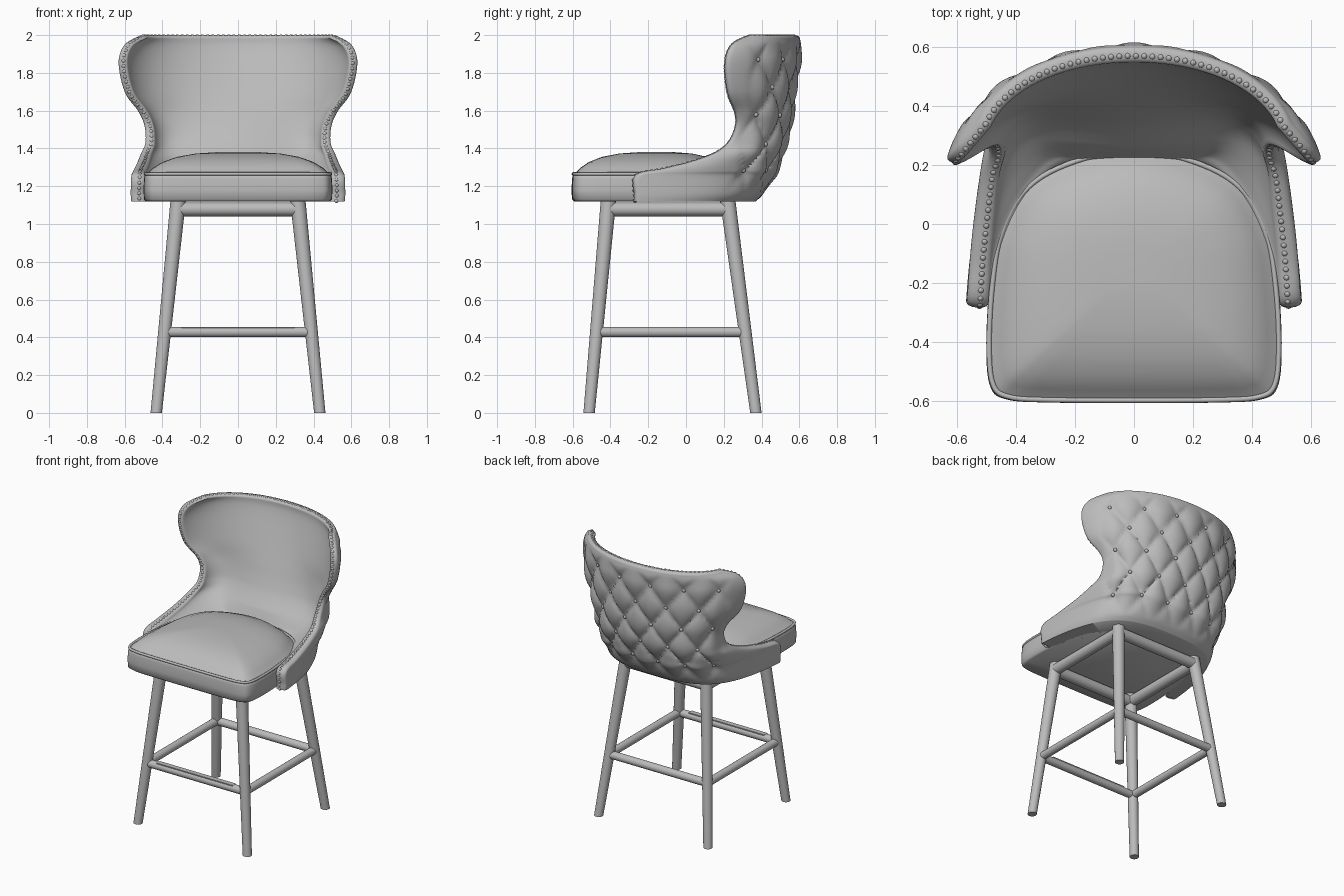
import bpy, bmesh, math
from mathutils import Vector, Matrix

if "Cube" in bpy.data.objects:
    bpy.data.objects.remove(bpy.data.objects["Cube"])

grey = bpy.data.materials.new("plain_grey")
grey.use_nodes = True
COLOUR = (0.5, 0.5, 0.5, 1)
grey.diffuse_color = COLOUR
grey.node_tree.nodes["Principled BSDF"].inputs["Base Color"].default_value = COLOUR


def finish(name, bm, angle=40):
    bmesh.ops.recalc_face_normals(bm, faces=bm.faces)
    mesh = bpy.data.meshes.new(name)
    bm.to_mesh(mesh)
    bm.free()
    obj = bpy.data.objects.new(name, mesh)
    bpy.context.collection.objects.link(obj)
    mesh.materials.append(grey)
    bpy.ops.object.select_all(action="DESELECT")
    obj.select_set(True)
    bpy.context.view_layer.objects.active = obj
    bpy.ops.object.shade_smooth_by_angle(angle=math.radians(angle))


def spline(points, steps, closed=False):
    """Smooth path through the points (Catmull-Rom, any dimension)."""
    n = len(points)
    pick = (lambda i: points[i % n]) if closed else (lambda i: points[max(0, min(n - 1, i))])
    out = []
    for i in range(n if closed else n - 1):
        a, b, c, d = (Vector(pick(i + k)) for k in (-1, 0, 1, 2))
        for s in range(steps):
            t = s / steps
            out.append(b + (c - a) * t / 2 + (a * 2 - b * 5 + c * 4 - d) * t * t / 2
                       + (b * 3 - a - c * 3 + d) * t ** 3 / 2)
    return out if closed else out + [Vector(points[-1])]


def bridge(bm, a, b, closed=False):
    for i in range(len(a) if closed else len(a) - 1):
        k = (i + 1) % len(a)
        bm.faces.new((a[i], a[k], b[k], b[i]))


def clamp(v):
    return max(0.0, min(1.0, v))


# Legs: tapered and splayed, cut level at the floor
def leg(name, foot, top):
    bm = bmesh.new()
    rings = []
    for (x, y, z), r in ((foot, 0.03), (top, 0.041)):
        rings.append([bm.verts.new((x + r * math.cos(k * math.tau / 24),
                                    y + r * math.sin(k * math.tau / 24), z)) for k in range(24)])
    bridge(bm, *rings, True)
    for ring in rings:
        bm.faces.new(ring)
    finish(name, bm)


def bar(name, a, b, r):
    bm = bmesh.new()
    d = b - a
    place = Matrix.Translation((a + b) / 2) @ d.to_track_quat("Z", "Y").to_matrix().to_4x4()
    bmesh.ops.create_cone(bm, cap_ends=True, segments=24, radius1=r, radius2=r,
                          depth=d.length, matrix=place)
    finish(name, bm)


corners = {}
for side, sx in (("left", 1), ("right", -1)):
    for end, fy, ty in (("front", -0.513, -0.41), ("back", 0.37, 0.22)):
        foot, top = Vector((sx * 0.433, fy, 0)), Vector((sx * 0.316, ty, 1.13))
        leg(f"{end}_{side}_leg", foot, top)
        corners[end, side] = (foot, top)

# Stretchers low down and round rails under the seat
for label, z, r in (("stretcher", 0.428, 0.027), ("seat_rail", 1.078, 0.037)):
    at = {k: f.lerp(t, z / t.z) for k, (f, t) in corners.items()}
    for end in ("front", "back"):
        bar(f"{end}_{label}", at[end, "left"], at[end, "right"], r)
    for side in ("left", "right"):
        bar(f"{side}_{label}", at["front", side], at["back", side], r)

# Thin foot plate on the front stretcher
bm = bmesh.new()
bmesh.ops.create_cube(bm, size=1, matrix=Matrix.Translation((0, -0.474, 0.452))
                      @ Matrix.Diagonal((0.6, 0.036, 0.007, 1)))
finish("foot_plate", bm)

# Seat cushion: one outline lofted up to a dome
half = [(0.3, -0.604), (0.43, -0.594), (0.485, -0.555), (0.5, -0.43), (0.49, -0.22),
        (0.457, -0.03), (0.365, 0.13), (0.2, 0.22)]
outline = spline([(0, -0.606)] + half + [(0, 0.255)]
                 + [(-x, y) for x, y in reversed(half)], 6, True)
centre = Vector((0, -0.15))


def seat_loop(scale, z):
    return [(*(centre + (p - centre) * scale), z) for p in outline]


bm = bmesh.new()
levels = [(0.97, 1.12), (0.995, 1.13), (1, 1.18), (0.995, 1.24), (0.985, 1.262), (0.96, 1.268),
          (0.9, 1.297), (0.8, 1.328), (0.65, 1.355), (0.45, 1.373), (0.2, 1.381)]
loops = [[bm.verts.new(c) for c in seat_loop(*lv)] for lv in levels]
for a, b in zip(loops, loops[1:]):
    bridge(bm, a, b, True)
bm.faces.new(loops[0])
bm.faces.new(loops[-1])
finish("seat_cushion", bm, 60)

# Piping around the seat edge
bm = bmesh.new()
path = [Vector(c) for c in seat_loop(0.98, 1.265)]
rings = []
for i, p in enumerate(path):
    t = (path[(i + 1) % len(path)] - path[i - 1]).normalized()
    n = t.cross(Vector((0, 0, 1)))
    rings.append([bm.verts.new(p + (n * math.cos(k * math.tau / 8)
                 + Vector((0, 0, math.sin(k * math.tau / 8)))) * 0.009) for k in range(8)])
for a, b in zip(rings, rings[1:] + rings[:1]):
    bridge(bm, a, b, True)
finish("seat_piping", bm, 70)

# Back shell plan per height: z, back y, curve handles (x, then x and y), front edge x and y
profile = [(1.12, 0.37, 0.35, 0.52, 0.3, 0.565, -0.258), (1.16, 0.41, 0.36, 0.53, 0.34, 0.568, -0.258),
           (1.25, 0.47, 0.36, 0.53, 0.38, 0.565, -0.255), (1.28, 0.485, 0.36, 0.52, 0.4, 0.555, -0.12),
           (1.32, 0.5, 0.34, 0.52, 0.4, 0.535, 0.04), (1.37, 0.52, 0.33, 0.51, 0.42, 0.515, 0.17),
           (1.43, 0.54, 0.32, 0.49, 0.44, 0.49, 0.24), (1.52, 0.56, 0.3, 0.48, 0.46, 0.495, 0.28),
           (1.6, 0.572, 0.3, 0.51, 0.465, 0.53, 0.275), (1.7, 0.587, 0.28, 0.54, 0.47, 0.6, 0.24),
           (1.85, 0.605, 0.28, 0.56, 0.47, 0.632, 0.228), (1.94, 0.61, 0.28, 0.54, 0.475, 0.605, 0.26),
           (1.985, 0.602, 0.27, 0.47, 0.49, 0.53, 0.35)]
N = 50          # columns in each half
ROW = 0.15      # height between button rows
TOP_ROW = 1.87
grid, spans = [], []
for z, by, hx, qx, qy, ex, ey in spline(profile, 6):
    fine = []
    for k in range(101):
        t = k / 100
        b1, b2, b3 = 3 * t * (1 - t) ** 2, 3 * t * t * (1 - t), t ** 3
        fine.append(Vector((b1 * hx + b2 * qx + b3 * ex,
                            ((1 - t) ** 3 + b1) * by + b2 * qy + b3 * ey, z)))
    dist = [0]
    for a, b in zip(fine, fine[1:]):
        dist.append(dist[-1] + (b - a).length)
    pts, k = [], 0
    for i in range(N + 1):
        s = dist[-1] * i / N
        while k < 99 and dist[k + 1] < s:
            k += 1
        pts.append(fine[k].lerp(fine[k + 1], (s - dist[k]) / (dist[k + 1] - dist[k])))
    grid.append([Vector((-p.x, p.y, p.z)) for p in pts[:0:-1]] + pts)
    spans.append(dist[-1])
R, C = len(grid), 2 * N + 1


def tuft(a, r):
    """Depth of the diamond tufting at column a, row r."""
    fade = clamp((2.9 - abs(a)) / 0.5) * clamp((r + 0.65) / 0.6) * clamp((4.8 - r) / 0.7)
    u, v = a + 0.5 + r / 2, a + 0.5 - r / 2
    puff = abs(math.sin(math.pi * u) * math.sin(math.pi * v)) ** 0.45
    return fade * (0.026 - 0.034 * puff)


def pitch(z):
    return 0.2 + 0.065 * (z - 1.27)


outer, inner = [], []
for j in range(R):
    rows = [[], []]
    for i, p in enumerate(grid[j]):
        du = grid[j][min(i + 1, C - 1)] - grid[j][max(i - 1, 0)]
        dv = grid[min(j + 1, R - 1)][i] - grid[max(j - 1, 0)][i]
        n = dv.cross(du).normalized()
        flat = Vector((n.x, n.y, 0)).normalized()
        if flat.dot(p - Vector((0, -0.1, p.z))) < 0:
            n, flat = -n, -flat
        f = (i - N) / N
        edge = 0.05 + 0.025 * clamp((1.45 - p.z) / 0.2)
        swell = 0.19 * clamp((2 - p.z) / 0.65) * max(0, math.cos(f * math.pi / 2)) ** 1.3
        dip = tuft(f * spans[j] / pitch(p.z), (TOP_ROW - p.z) / ROW)
        rows[0].append(p - n * dip)
        rows[1].append(p - flat * (edge + swell))
    outer.append(rows[0])
    inner.append(rows[1])

bm = bmesh.new()
vo, vi = ([[bm.verts.new(p) for p in row] for row in g] for g in (outer, inner))
for g in (vo, vi):
    for a, b in zip(g, g[1:]):
        bridge(bm, a, b)
bridge(bm, vo[0], vi[0])

# Rounded rim along both arms, wings and the top
rim = ([(j, 0) for j in range(R)] + [(R - 1, i) for i in range(1, C - 1)]
       + [(j, C - 1) for j in reversed(range(R))])
mids = [(outer[j][i] + inner[j][i]) / 2 for j, i in rim]
crown, strips = [], []
for k, (j, i) in enumerate(rim):
    r = (outer[j][i] - inner[j][i]) / 2
    tangent = mids[min(k + 1, len(mids) - 1)] - mids[max(k - 1, 0)]
    e = r.cross(tangent).normalized()
    back = grid[max(j - 1, 0)][max(1, min(C - 2, i))]
    if e.dot(grid[j][i] - back) < 0:
        e = -e
    bulge = [mids[k] + r * math.cos(w * math.pi / 6) + e * 0.015 * math.sin(w * math.pi / 6)
             for w in range(1, 6)]
    strips.append([vo[j][i]] + [bm.verts.new(b) for b in bulge] + [vi[j][i]])
    crown.append(bulge[2] - e * 0.007 - r * 0.2)
for a, b in zip(strips, strips[1:]):
    bridge(bm, a, b)
finish("back_shell", bm, 60)


# Nail heads evenly spaced along the rim
def dots(name, places, r):
    bm = bmesh.new()
    for p in places:
        bmesh.ops.create_uvsphere(bm, u_segments=10, v_segments=6, radius=r,
                                  matrix=Matrix.Translation(p))
    finish(name, bm, 80)


nails, gap = [], 0.015
for a, b in zip(crown, crown[1:]):
    length = (b - a).length
    gap -= length
    while gap <= 0:
        nails.append(b.lerp(a, -gap / length))
        gap += 0.028
dots("nail_heads", nails, 0.0115)

# Buttons where the tufting creases cross
buttons = []
for r in range(5):
    z = TOP_ROW - r * ROW
    j = min(range(R), key=lambda q: abs(grid[q][0].z - z))
    for k in range(-5, 6):
        i = round(N + k / 2 * pitch(z) / spans[j] * N)
        if (k + r) % 2 and 1 < i < C - 2:
            buttons.append(outer[j][i])
dots("tufting_buttons", buttons, 0.013)
